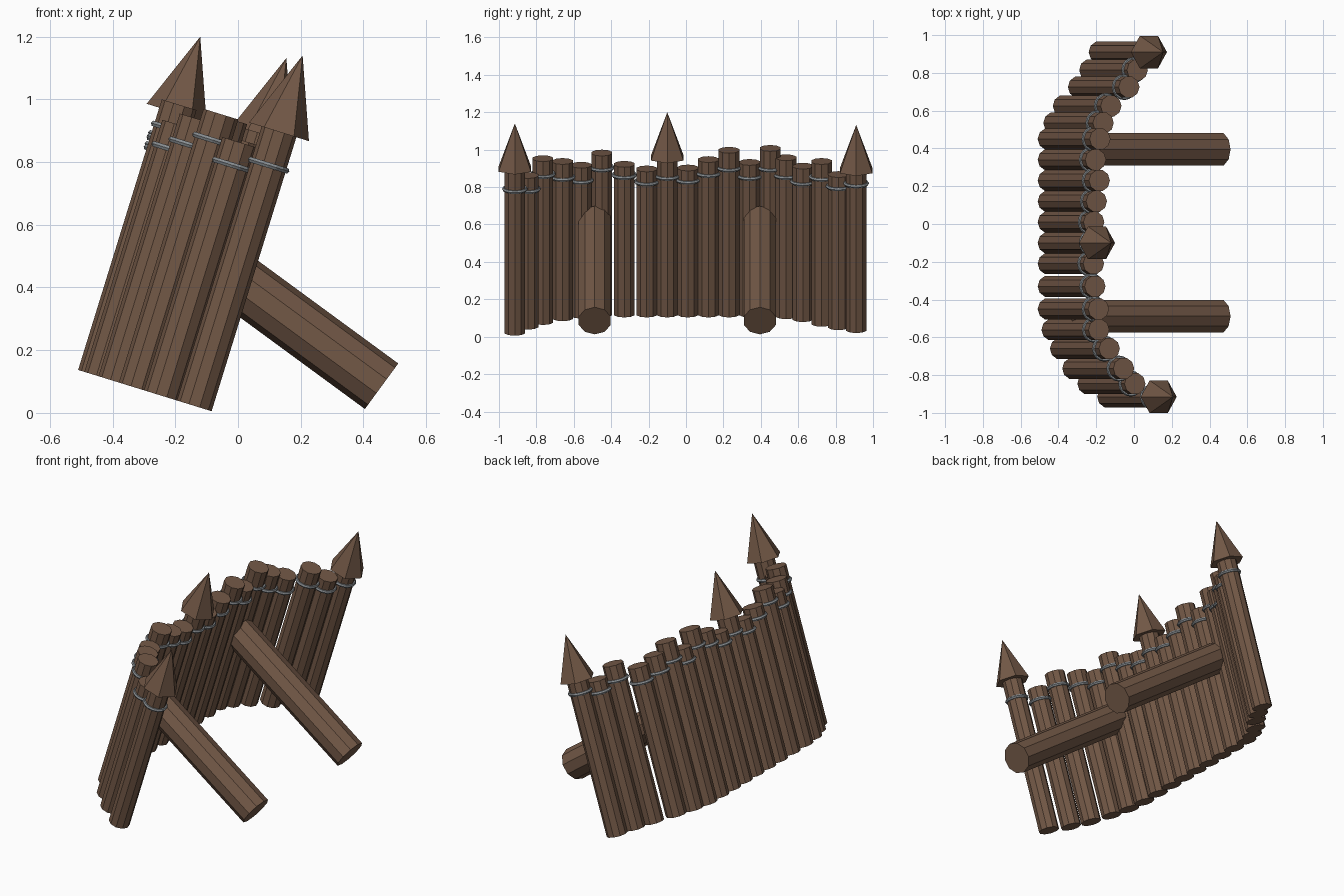
import bpy, math
from mathutils import Vector, Matrix

if "Cube" in bpy.data.objects:
    bpy.data.objects.remove(bpy.data.objects["Cube"])

TILT = 0.3                       # lean of the wall towards +x
AXIS = Vector((math.sin(TILT), 0, math.cos(TILT)))
R = 0.058


def material(name, rgb):
    m = bpy.data.materials.new(name)
    m.diffuse_color = (*rgb, 1)
    m.use_nodes = True
    m.node_tree.nodes["Principled BSDF"].inputs["Base Color"].default_value = m.diffuse_color
    return m


wood = material("brown wood", (0.17, 0.098, 0.062))
iron = material("grey iron", (0.25, 0.27, 0.285))


def finish(name, mat):
    o = bpy.context.object
    o.name = name
    o.data.materials.append(mat)
    return o


def rod(name, a, b, r, sides, tip=None):
    """Cylinder (or cone when tip is given) between two points."""
    d = b - a
    # keep the local x axis in the xz plane
    w = d.normalized()
    v = Vector((0, 1, 0))
    u = v.cross(w)
    rot = Matrix((u, v, w)).transposed().to_4x4()
    bpy.ops.mesh.primitive_cone_add(vertices=sides, radius1=r,
                                    radius2=r if tip is None else tip, depth=d.length)
    o = finish(name, wood)
    # primitive starts its first corner on +y: turn it onto the local x axis
    o.matrix_world = Matrix.Translation((a + b) / 2) @ rot @ Matrix.Rotation(math.pi / 2, 4, 'Z')
    return o


# y, left edge of foot, height of top rim (0 = spiked), height of binding ring
POSTS = [
    (-0.915, -0.195, 0, 0.79), (-0.845, -0.30, 0.88, 0.79), (-0.765, -0.38, 0.97, 0.87),
    (-0.66, -0.445, 0.955, 0.855), (-0.56, -0.49, 0.935, 0.84), (-0.45, -0.51, 1.0, 0.905),
    (-0.33, -0.51, 0.94, 0.865), (-0.21, -0.51, 0.915, 0.83), (-0.10, -0.51, 0, 0.86),
    (0.01, -0.51, 0.92, 0.84), (0.12, -0.51, 0.965, 0.875), (0.23, -0.51, 1.015, 0.905),
    (0.34, -0.51, 0.95, 0.86), (0.45, -0.51, 1.025, 0.905), (0.535, -0.48, 0.975, 0.865),
    (0.625, -0.43, 0.93, 0.83), (0.725, -0.35, 0.955, 0.855), (0.815, -0.29, 0.885, 0.805),
    (0.91, -0.24, 0, 0.82),
]
SPIKE_APEX = {-0.915: 1.14, -0.10: 1.2, 0.91: 1.132}

for i, (y, left, top, ring) in enumerate(POSTS, 1):
    x = left + R * math.cos(TILT)
    foot = Vector((x, y, 0.12 - math.tan(TILT) * (x + 0.455)))
    along = lambda z: foot + AXIS * ((z - foot.z) / AXIS.z)
    # post, with a spike on three of them
    if top:
        head = along(top - R * math.sin(TILT))
    else:
        apex = along(SPIKE_APEX[y])
        head = apex - AXIS * 0.245
        rod(f"spike_{i}", apex - AXIS * 0.255, apex, 0.1, 6, 0)
    rod(f"post_{i}", foot, head, R, 10)
    # binding ring
    bpy.ops.mesh.primitive_torus_add(major_radius=R + 0.001, minor_radius=0.01,
                                     major_segments=16, minor_segments=6,
                                     location=along(ring), rotation=(0, TILT, 0))
    finish(f"ring_{i}", iron)

# two slanted props behind the wall
for i, y in enumerate((-0.488, 0.395), 1):
    rod(f"prop_{i}", Vector((0.458, y, 0.085)), Vector((-0.28, y, 0.626)), 0.09, 10)
